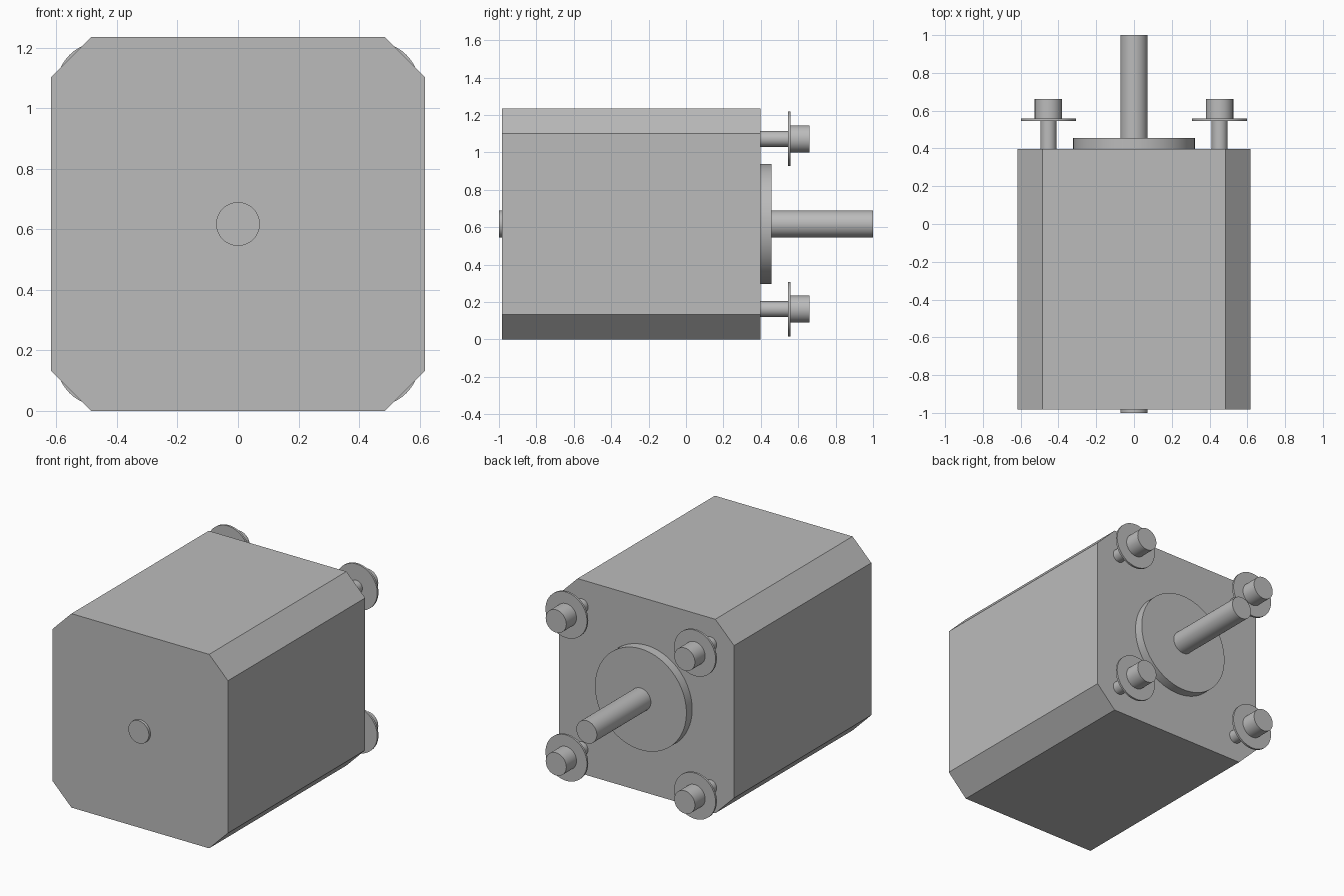
import bpy
import bmesh
from math import radians
from mathutils import Matrix, Vector

cube = bpy.data.objects.get("Cube")
if cube:
    bpy.data.objects.remove(cube)

CENTRE_Z = 0.6175   # height of the shaft axis
HALF = 0.6175       # half width of the square body
FLAT = 0.485        # half width of each flat between the corner chamfers
FACE_Y = 0.398      # mounting face

grey = bpy.data.materials.new("plain grey")
grey.use_nodes = True
colour = (0.5, 0.5, 0.5, 1)
grey.diffuse_color = colour
grey.node_tree.nodes["Principled BSDF"].inputs["Base Color"].default_value = colour


def add_object(name, bm):
    bmesh.ops.recalc_face_normals(bm, faces=bm.faces)
    mesh = bpy.data.meshes.new(name)
    bm.to_mesh(mesh)
    bm.free()
    mesh.materials.append(grey)
    obj = bpy.data.objects.new(name, mesh)
    bpy.context.collection.objects.link(obj)
    return obj


def rod(name, radius, y0, y1, x=0, z=CENTRE_Z, sides=64):
    """Smooth cylinder lying along y."""
    bm = bmesh.new()
    place = Matrix.Translation((x, (y0 + y1) / 2, z)) @ Matrix.Rotation(radians(90), 4, 'X')
    bmesh.ops.create_cone(bm, cap_ends=True, segments=sides, radius1=radius,
                          radius2=radius, depth=y1 - y0, matrix=place)
    obj = add_object(name, bm)
    bpy.ops.object.select_all(action='DESELECT')
    obj.select_set(True)
    bpy.context.view_layer.objects.active = obj
    bpy.ops.object.shade_smooth_by_angle(angle=radians(30))


# Motor body: chamfered square extruded along y
bm = bmesh.new()
profile = [(HALF, -FLAT), (HALF, FLAT), (FLAT, HALF), (-FLAT, HALF),
           (-HALF, FLAT), (-HALF, -FLAT), (-FLAT, -HALF), (FLAT, -HALF)]
back = bm.faces.new([bm.verts.new((x, -0.983, CENTRE_Z + z)) for x, z in profile])
extruded = bmesh.ops.extrude_face_region(bm, geom=[back], use_keep_orig=True)
moved = [v for v in extruded["geom"] if isinstance(v, bmesh.types.BMVert)]
bmesh.ops.translate(bm, verts=moved, vec=Vector((0, FACE_Y + 0.983, 0)))
add_object("motor_body", bm)

# Shaft ends and raised pilot ring
rod("front_shaft_stub", 0.072, -1.0, -0.983)
rod("pilot_disc", 0.322, FACE_Y, 0.456, sides=96)
rod("output_shaft", 0.072, 0.456, 1.0)

# Four mounting screws with washers
for side, sx in (("left", 1), ("right", -1)):
    for level, sz in (("upper", 1), ("lower", -1)):
        x, z = sx * 0.453, CENTRE_Z + sz * 0.455
        label = f"{level}_{side}"
        rod(f"{label}_screw_shank", 0.042, FACE_Y, 0.545, x, z, 48)
        rod(f"{label}_washer", 0.146, 0.545, 0.558, x, z)
        rod(f"{label}_screw_head", 0.0725, 0.558, 0.661, x, z, 48)
